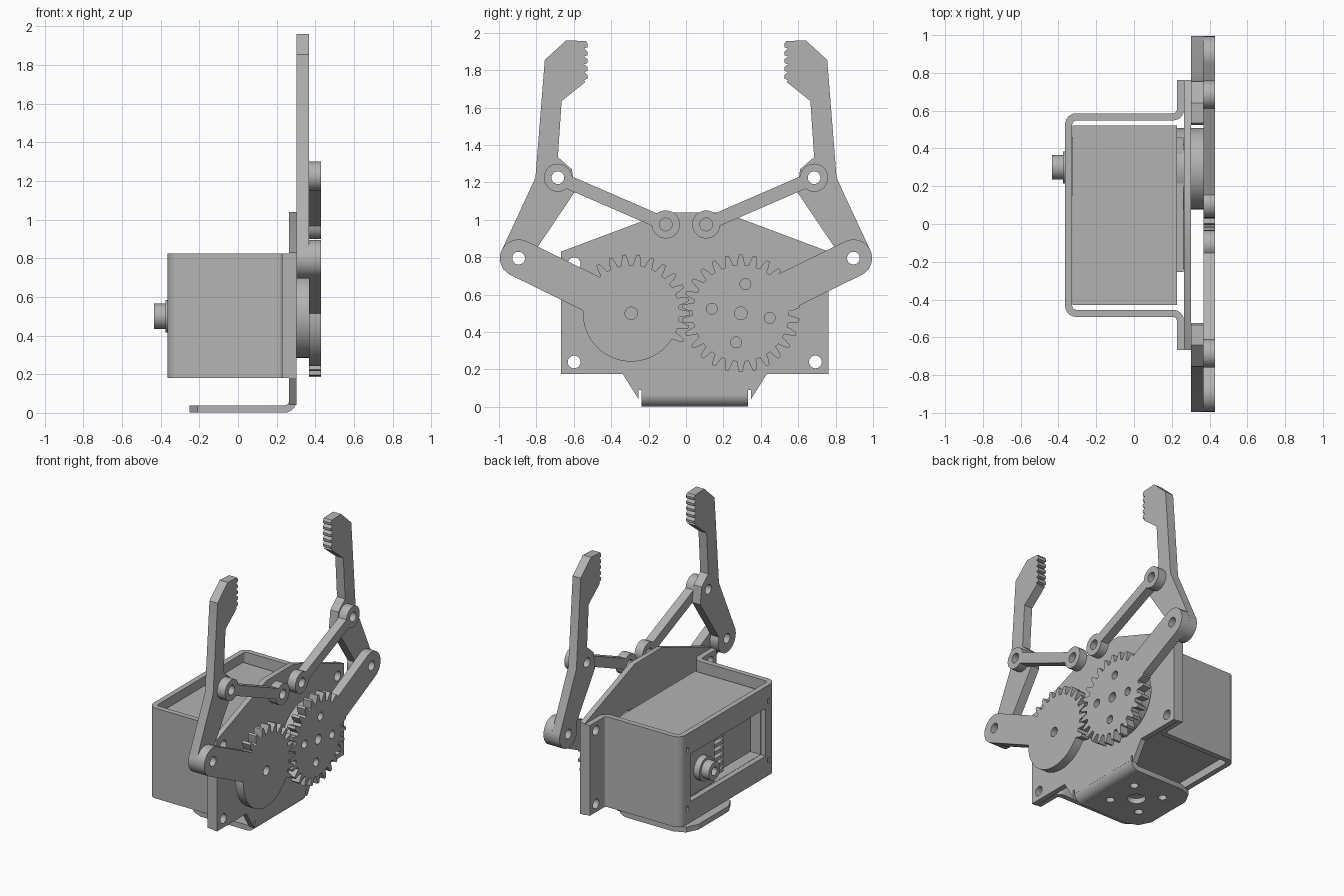
import bpy, bmesh
from math import sin, cos, pi, atan2, hypot, radians
from mathutils import Matrix, Vector

if "Cube" in bpy.data.objects:
    bpy.data.objects.remove(bpy.data.objects["Cube"], do_unlink=True)

GREY = bpy.data.materials.new("light grey metal")
GREY.use_nodes = True
GREY.diffuse_color = (0.45, 0.45, 0.45, 1)
GREY.node_tree.nodes["Principled BSDF"].inputs["Base Color"].default_value = (0.45, 0.45, 0.45, 1)

# Where the sketch axes and the extrusion axis point
PLANES = {
    "YZ": Matrix(((0, 0, 1), (1, 0, 0), (0, 1, 0))).to_4x4(),
    "XY": Matrix.Identity(4),
    "XZ": Matrix(((1, 0, 0), (0, 0, -1), (0, 1, 0))).to_4x4(),
}


def slab(name, loops, lo, hi, plane="YZ"):
    """Extrude an outline (first loop) with holes (other loops) from lo to hi."""
    curve = bpy.data.curves.new(name, "CURVE")
    curve.dimensions = "2D"
    curve.fill_mode = "BOTH"
    curve.extrude = (hi - lo) / 2
    for loop in loops:
        spline = curve.splines.new("POLY")
        spline.points.add(len(loop) - 1)
        for point, (u, v) in zip(spline.points, loop):
            point.co = (u, v, 0, 1)
        spline.use_cyclic_u = True
    temp = bpy.data.objects.new(name + "_sketch", curve)
    bpy.context.collection.objects.link(temp)
    bpy.context.view_layer.update()
    mesh = bpy.data.meshes.new_from_object(temp.evaluated_get(bpy.context.evaluated_depsgraph_get()))
    bpy.data.objects.remove(temp, do_unlink=True)
    mid = (lo + hi) / 2 * (-1 if plane == "XZ" else 1)
    mesh.transform(PLANES[plane] @ Matrix.Translation((0, 0, mid)))
    bm = bmesh.new()
    bm.from_mesh(mesh)
    bmesh.ops.remove_doubles(bm, verts=bm.verts, dist=1e-5)
    bmesh.ops.recalc_face_normals(bm, faces=bm.faces)
    bm.to_mesh(mesh)
    bm.free()
    mesh.materials.clear()
    mesh.materials.append(GREY)
    obj = bpy.data.objects.new(name, mesh)
    bpy.context.collection.objects.link(obj)
    bpy.ops.object.select_all(action="DESELECT")
    obj.select_set(True)
    bpy.context.view_layer.objects.active = obj
    bpy.ops.object.shade_smooth_by_angle(angle=radians(25))
    return obj


def circle(u, v, r, n=32):
    return [(u + r * cos(2 * pi * i / n), v + r * sin(2 * pi * i / n)) for i in range(n)]


def arc(u, v, r, a, b, n=14):
    return [(u + r * cos(a + (b - a) * i / n), v + r * sin(a + (b - a) * i / n)) for i in range(n + 1)]


def rect(u0, u1, v0, v1):
    return [(u0, v0), (u1, v0), (u1, v1), (u0, v1)]


def rounded(pts, r, n=6):
    """Path with its inner corners rounded."""
    out = [Vector(pts[0])]
    for a, b, c in zip(pts, pts[1:], pts[2:]):
        a, b, c = Vector(a), Vector(b), Vector(c)
        p, q = b + (a - b).normalized() * r, b + (c - b).normalized() * r
        centre = p + q - b
        for i in range(n + 1):
            t = pi / 2 * i / n
            out.append(centre + (b - q) * cos(t) + (b - p) * sin(t))
    return out + [Vector(pts[-1])]


def sheet(pts, r, thick):
    """Outline of a bent sheet along a path."""
    path = rounded(pts, r)
    left, right = [], []
    for i, p in enumerate(path):
        d = (path[min(i + 1, len(path) - 1)] - path[max(i - 1, 0)]).normalized()
        n = Vector((-d.y, d.x)) * thick / 2
        left.append(tuple(p + n))
        right.append(tuple(p - n))
    return left + right[::-1]


def flip(loop, side):
    return [(side * u, v) for u, v in loop]


# Shared positions
MID = 0.047
GEAR_Y, GEAR_Z = 0.293, 0.5
ELBOW, KNUCKLE, ANCHOR = (0.895, 0.795), (0.685, 1.225), (0.108, 0.975)
HOLE = 0.034
TEETH = 26
STEP = 2 * pi / TEETH

# Mounting plate, with clearance for the drive hub
half = [(0.285, 0.06), (0.285, 0.09), (0.3, 0.09), (0.3, 0.04), (0.385, 0.175),
        (0.715, 0.175), (0.715, 0.83), (0.155, 1.04)]
plate = [(MID + u, v) for u, v in half] + [(MID - u, v) for u, v in half[::-1]]
corner_holes = [circle(MID + s * 0.645, z, HOLE) for s in (-1, 1) for z in (0.24, 0.765)]
slab("mounting_plate", [plate, circle(GEAR_Y, GEAR_Z, 0.24)] + corner_holes, 0.265, 0.303)

# Foot: bend and drilled flange
slab("foot_bend", [sheet([(0.22, 0.02), (0.284, 0.02), (0.284, 0.09)], 0.045, 0.038)],
     MID - 0.285, MID + 0.285, "XZ")
foot = [(0.22, MID - 0.285), (0.22, MID + 0.285), (-0.13, MID + 0.285), (-0.21, MID + 0.25),
        (-0.25, MID + 0.17), (-0.25, MID - 0.17), (-0.21, MID - 0.25), (-0.13, MID - 0.285)]
foot_holes = [circle(0.02 + a * 0.12, MID + b * 0.12, 0.028) for a in (-1, 1) for b in (-1, 1)]
slab("foot_flange", [foot, circle(0.02, MID, 0.06)] + foot_holes, 0.001, 0.039, "XY")

# Motor bracket: windowed back wall, bent sides, bolted tabs
LOW, HIGH = 0.18, 0.825
screws = [(MID + s * 0.465, z) for s in (-1, 1) for z in (0.29, 0.71)]
window = rect(MID - 0.425, MID + 0.425, 0.33, 0.67)
slab("bracket_back", [rect(MID - 0.475, MID + 0.475, LOW, HIGH), window]
     + [circle(y, z, 0.022, 16) for y, z in screws], -0.365, -0.327)
for s, side in ((1, "left"), (-1, "right")):
    path = [(-0.346, MID + s * 0.465), (-0.346, MID + s * 0.52),
            (0.246, MID + s * 0.52), (0.246, MID + s * 0.6)]
    slab(side + "_bracket_side", [sheet(path, 0.04, 0.038)], LOW, HIGH, "XY")
    tab = rect(MID + s * 0.598, MID + s * 0.715, LOW, HIGH)
    slab(side + "_bracket_tab", [tab] + [circle(MID + s * 0.645, z, HOLE) for z in (0.24, 0.765)],
         0.227, 0.265)

# Motor: case with an open back, works inside, output shaft
case = rect(MID - 0.475, MID + 0.475, 0.235, 0.76)
slab("motor_case", [case], -0.2, 0.228)
slab("motor_case_rim", [case, window], -0.325, -0.2)
slab("motor_cover", [rect(MID - 0.3, MID + 0.41, 0.3, 0.7)], 0.228, 0.262)
slab("motor_block", [rect(-0.35, -0.03, 0.35, 0.65)], -0.27, -0.2)
slab("shaft_plate", [rect(0.15, 0.46, 0.34, 0.66)], -0.33, -0.2)
for i in range(6):
    slab("inner_gear_rib", [rect(0.02, 0.12, 0.36 + i * 0.05, 0.385 + i * 0.05)], -0.31, -0.2)
slab("shaft_collar", [circle(0.3, GEAR_Z, 0.085)], -0.375, -0.32)
slab("shaft_end", [circle(0.3, GEAR_Z, 0.065), circle(0.3, GEAR_Z, 0.03)], -0.435, -0.32)
slab("drive_hub", [circle(GEAR_Y, GEAR_Z, 0.215, 48)], 0.228, 0.367)


# Gears
def gear_outline(centre, phase, toothed):
    pts = []
    for k in range(TEETH):
        a = k * STEP + phase
        if toothed(k):
            shape = ((-0.33, 0.258), (-0.25, 0.285), (-0.12, 0.315),
                     (0.12, 0.315), (0.25, 0.285), (0.33, 0.258))
        else:
            shape = ((-0.33, 0.258), (0, 0.258), (0.33, 0.258))
        pts += [(centre + r * cos(a + f * STEP), GEAR_Z + r * sin(a + f * STEP)) for f, r in shape]
    return pts


FRONT = (0.367, 0.43)
drive_holes = [circle(GEAR_Y + 0.157 * cos(a), GEAR_Z + 0.157 * sin(a), 0.029, 20)
               for a in (radians(81) + i * pi / 2 for i in range(4))]
slab("drive_gear", [gear_outline(GEAR_Y, STEP / 2, lambda k: True),
                    circle(GEAR_Y, GEAR_Z, 0.034)] + drive_holes, *FRONT)
slab("idler_gear", [gear_outline(-GEAR_Y, 0, lambda k: k <= 10 or k >= TEETH - 2),
                    circle(-GEAR_Y, GEAR_Z, 0.033)], *FRONT)

# Arms, links and fingers, one of each per side
for s, side in ((1, "left"), (-1, "right")):
    # Arm from the gear to the elbow
    ang = atan2(ELBOW[1] - GEAR_Z, ELBOW[0] - GEAR_Y)
    root = (GEAR_Y + 0.2 * cos(ang), GEAR_Z + 0.2 * sin(ang))
    n = (-0.1 * sin(ang), 0.1 * cos(ang))
    arm = [(root[0] + n[0], root[1] + n[1]), (root[0] - n[0], root[1] - n[1])]
    arm += arc(*ELBOW, 0.1, ang - pi / 2, ang + pi / 2)
    slab(side + "_arm", [flip(arm, s), flip(circle(*ELBOW, HOLE), s)], *FRONT)

    # Link with an eye at both ends
    ang = atan2(KNUCKLE[1] - ANCHOR[1], KNUCKLE[0] - ANCHOR[0])
    neck = 0.5
    link = arc(*KNUCKLE, 0.075, ang - pi + neck, ang + pi - neck, 24)
    link += arc(*ANCHOR, 0.075, ang + neck, ang + 2 * pi - neck, 24)
    slab(side + "_link", [flip(link, s)] + [flip(circle(*p, HOLE), s) for p in (KNUCKLE, ANCHOR)],
         *FRONT)

    # Finger with a toothed tip
    finger = arc(*ELBOW, 0.1, pi * 0.86, pi * 1.86, 18)[::1]
    finger += arc(*ELBOW, 0.1, pi * 1.88, pi * 2.1, 4)
    finger += [(0.805, 1.225), (0.755, 1.855), (0.64, 1.96), (0.535, 1.955)]
    for i in range(5):
        z = 1.94 - i * 0.042
        finger += [(0.525, z), (0.527, z - 0.018), (0.545, z - 0.024)]
    finger += [(0.54, 1.735), (0.665, 1.635), (0.685, 1.335), (0.61, 1.27), (0.594, 1.15)]
    slab(side + "_finger", [flip(finger, s)] + [flip(circle(*p, HOLE), s) for p in (ELBOW, KNUCKLE)],
         0.303, 0.367)
